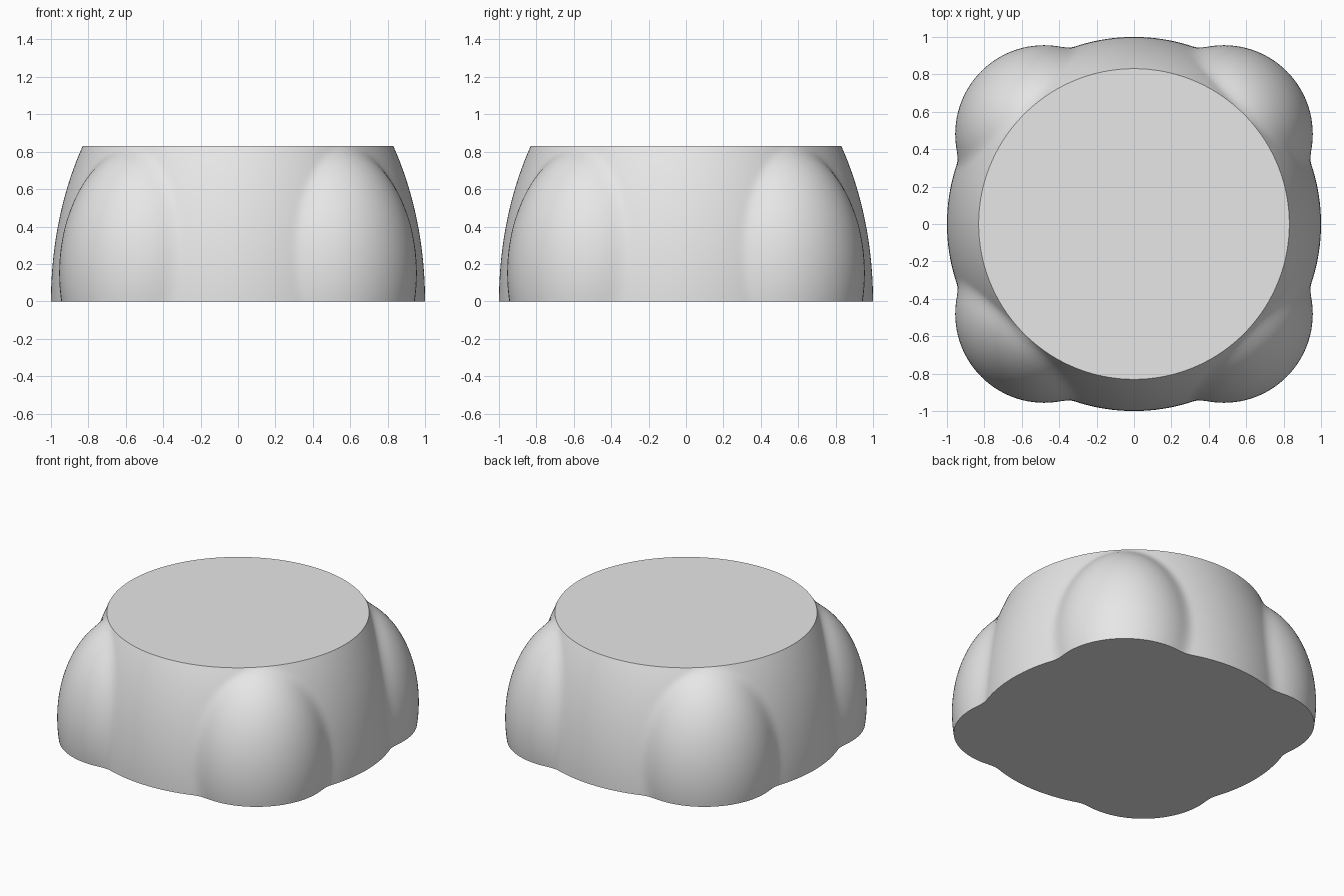
import bpy, bmesh, math

cube = bpy.data.objects.get("Cube")
if cube:
    bpy.data.objects.remove(cube, do_unlink=True)

HEIGHT = 0.83
BODY_SEMI = 1.49                          # vertical semi-axis of the domed body
LOBE_OFFSET, LOBE_RADIUS = 0.68, 0.475    # corner lobes on the diagonals
LOBE_Z, LOBE_SEMI = 0.15, 0.7
BLEND = 0.035                             # soft fillet between body and lobes
SEGMENTS, RINGS = 256, 40


def body_radius(z):
    return math.sqrt(1 - (z / BODY_SEMI) ** 2)


def lobe_reach(angle, z):
    """Distance from the axis to the outside of the nearest lobe."""
    phi = (angle % (math.pi / 2)) - math.pi / 4
    ring = LOBE_RADIUS ** 2 * (1 - ((z - LOBE_Z) / LOBE_SEMI) ** 2)
    inside = ring - (LOBE_OFFSET * math.sin(phi)) ** 2
    if inside <= 0:
        return 0
    return LOBE_OFFSET * math.cos(phi) + math.sqrt(inside)


def outline(angle, z):
    a, b = body_radius(z), lobe_reach(angle, z)
    h = max(BLEND - abs(a - b), 0) / BLEND
    return max(a, b) + h * h * BLEND / 4


# Lobed wall, ring by ring
bm = bmesh.new()
rings = []
for i in range(RINGS + 1):
    z = HEIGHT * i / RINGS
    ring = []
    for j in range(SEGMENTS):
        t = 2 * math.pi * j / SEGMENTS
        # the top rim stays a plain circle
        r = body_radius(z) if i == RINGS else outline(t, z)
        ring.append(bm.verts.new((r * math.cos(t), r * math.sin(t), z)))
    rings.append(ring)
for low, high in zip(rings, rings[1:]):
    for j in range(SEGMENTS):
        k = (j + 1) % SEGMENTS
        bm.faces.new((low[j], low[k], high[k], high[j]))

# Flat top and base
bm.faces.new(rings[-1])
bm.faces.new(rings[0][::-1])

mesh = bpy.data.meshes.new("lobed_knob")
bm.to_mesh(mesh)
bm.free()
knob = bpy.data.objects.new("lobed_knob", mesh)
bpy.context.collection.objects.link(knob)

# Single light grey finish
grey = bpy.data.materials.new("light_grey")
grey.use_nodes = True
colour = (0.8, 0.8, 0.8, 1)
grey.diffuse_color = colour
grey.node_tree.nodes["Principled BSDF"].inputs["Base Color"].default_value = colour
mesh.materials.append(grey)

# Smooth wall with sharp top and bottom rims
bpy.ops.object.select_all(action="DESELECT")
knob.select_set(True)
bpy.context.view_layer.objects.active = knob
bpy.ops.object.shade_smooth_by_angle(angle=math.radians(40))
